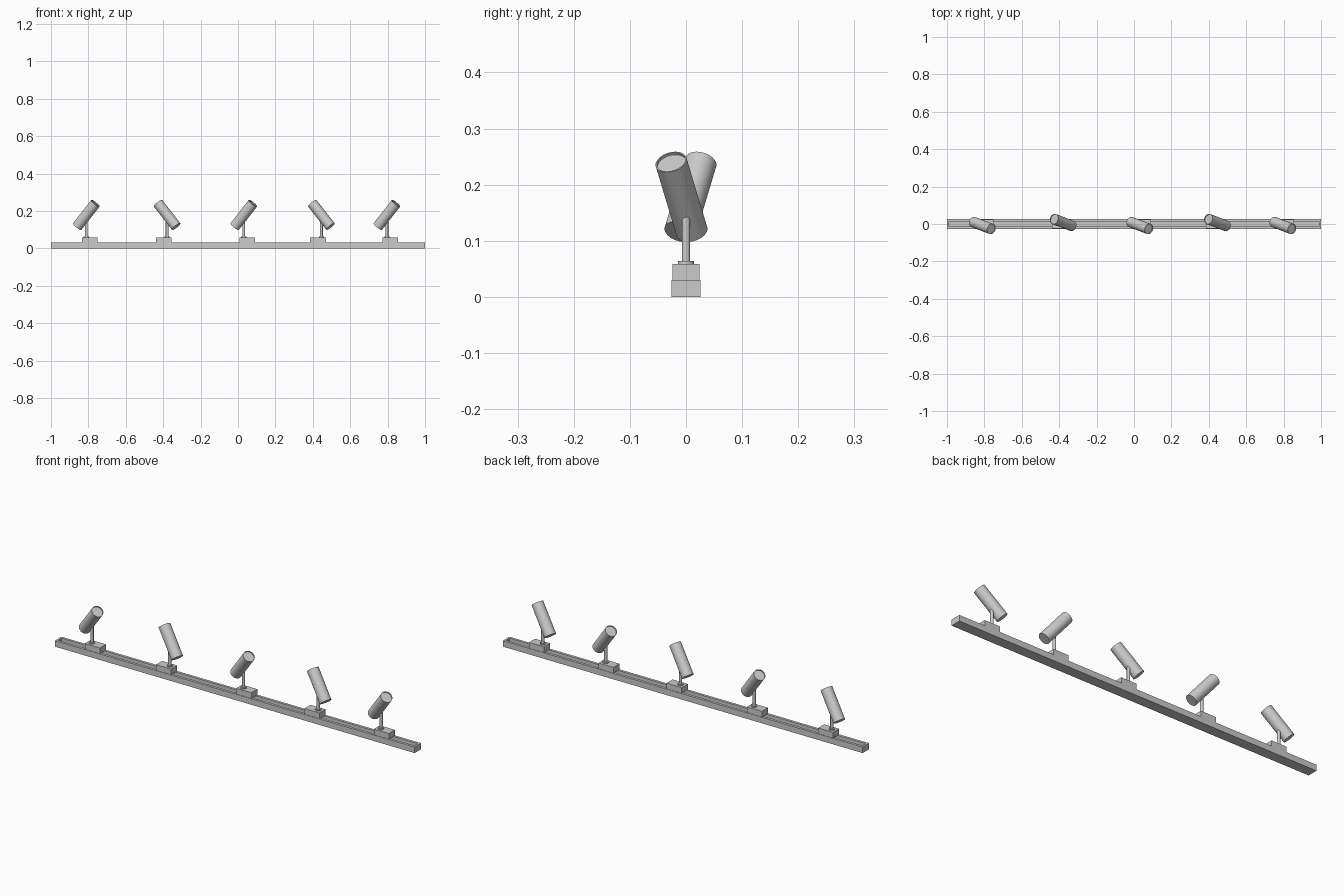
import bpy, bmesh
from mathutils import Vector, Matrix

if "Cube" in bpy.data.objects:
    bpy.data.objects.remove(bpy.data.objects["Cube"])


def new_object(name, bm, smooth=False):
    bmesh.ops.recalc_face_normals(bm, faces=bm.faces)
    me = bpy.data.meshes.new(name)
    bm.to_mesh(me)
    bm.free()
    ob = bpy.data.objects.new(name, me)
    bpy.context.collection.objects.link(ob)
    if smooth:
        bpy.ops.object.select_all(action='DESELECT')
        ob.select_set(True)
        bpy.context.view_layer.objects.active = ob
        bpy.ops.object.shade_smooth_by_angle()
    return ob


def box(name, lo, hi):
    lo, hi = Vector(lo), Vector(hi)
    bm = bmesh.new()
    bmesh.ops.create_cube(bm, size=1)
    bmesh.ops.scale(bm, vec=hi - lo, verts=bm.verts)
    bmesh.ops.translate(bm, vec=(lo + hi) / 2, verts=bm.verts)
    return new_object(name, bm)


def lathe(name, profile, centre, axis=(0, 0, 1), sides=32):
    # closed solid of revolution from (radius, height) points
    rot = Vector((0, 0, 1)).rotation_difference(Vector(axis)).to_matrix().to_4x4()
    bm = bmesh.new()
    rings = []
    for r, h in profile:
        rings.append([bm.verts.new(Matrix.Rotation(6.2831853 * i / sides, 3, 'Z') @ Vector((r, 0, h)))
                      for i in range(sides)])
    for a, b in zip(rings, rings[1:]):
        for i in range(sides):
            j = (i + 1) % sides
            bm.faces.new((a[i], a[j], b[j], b[i]))
    bm.faces.new(rings[0])
    bm.faces.new(rings[-1])
    bm.transform(Matrix.Translation(centre) @ rot)
    return new_object(name, bm, True)


# track: channel section swept along x, closed by end caps
W, H, G, F = 0.026, 0.03, 0.013, 0.010
section = [(-W, 0), (W, 0), (W, H), (G, H), (G, F), (-G, F), (-G, H), (-W, H)]
bm = bmesh.new()
face = bm.faces.new([bm.verts.new((-0.99, y, z)) for y, z in section])
ext = bmesh.ops.extrude_face_region(bm, geom=[face], use_keep_orig=True)
bmesh.ops.translate(bm, vec=(1.98, 0, 0),
                    verts=[v for v in ext['geom'] if isinstance(v, bmesh.types.BMVert)])
new_object("track", bm)
for s in (-1, 1):
    x = sorted((s * 0.99, s))
    box("track_end_cap", (x[0], -W, 0), (x[1], W, H))

# spotlights, alternately turned half around
h, r = 0.081, 0.0285
for i, x in enumerate((-0.811, -0.379, 0.031, 0.446, 0.796)):
    s = 1 if i % 2 == 0 else -1
    xc = x + s * 0.018
    box("adapter", (xc - 0.042, -0.024, H), (xc + 0.042, 0.024, 0.059))
    lathe("stem_collar", [(0.014, 0.058), (0.014, 0.064)], (x, 0, 0))
    lathe("stem", [(0.0075, 0.06), (0.0075, 0.165)], (x, 0, 0), sides=24)
    # lamp body with a recessed lens at the upper end
    lathe("lamp_body", [(r, -h), (r, h), (r - 0.0025, h), (r - 0.0025, h - 0.005)],
          (x, -s * 0.008, 0.1785), (s * 0.600, -s * 0.230, 0.766))
